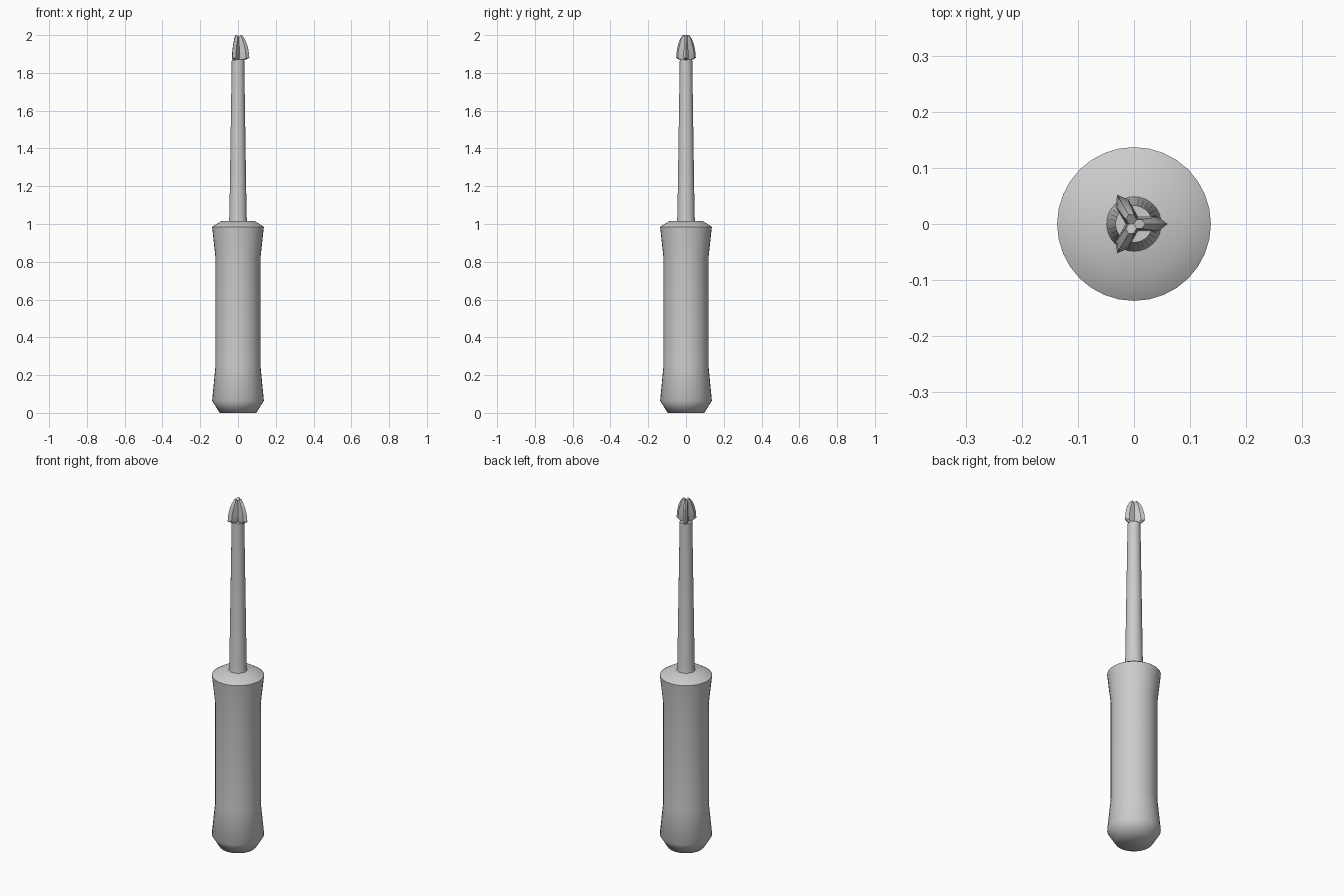
import bpy, bmesh, math

if "Cube" in bpy.data.objects:
    bpy.data.objects.remove(bpy.data.objects["Cube"])


def finish(name, bm, angle):
    bmesh.ops.recalc_face_normals(bm, faces=bm.faces)
    mesh = bpy.data.meshes.new(name)
    bm.to_mesh(mesh)
    bm.free()
    obj = bpy.data.objects.new(name, mesh)
    bpy.context.collection.objects.link(obj)
    bpy.ops.object.select_all(action='DESELECT')
    obj.select_set(True)
    bpy.context.view_layer.objects.active = obj
    bpy.ops.object.shade_smooth_by_angle(angle=math.radians(angle))
    return obj


def loft(bm, sections):
    # Bridge equal-sized closed sections and cap both ends
    rings = [[bm.verts.new(p) for p in s] for s in sections]
    n = len(rings[0])
    for a, b in zip(rings, rings[1:]):
        for i in range(n):
            j = (i + 1) % n
            bm.faces.new((a[i], a[j], b[j], b[i]))
    bm.faces.new(rings[0][::-1])
    bm.faces.new(rings[-1])


def lathe(name, profile, sides, angle):
    bm = bmesh.new()
    steps = [2 * math.pi * i / sides for i in range(sides)]
    loft(bm, [[(r * math.cos(a), r * math.sin(a), z) for a in steps] for r, z in profile])
    return finish(name, bm, angle)


# Handle with flared ends
lathe("handle", [(0.097, 0.0), (0.137, 0.065), (0.119, 0.25), (0.119, 0.82),
                 (0.137, 0.985), (0.09, 1.015)], 32, 60)

# Tapered shaft with a slight flare where it enters the handle
lathe("shaft", [(0.05, 1.005), (0.0455, 1.04), (0.033, 1.87)], 32, 30)

# Three-winged driver tip: each wing is (z, ridge radius, shoulder radius, half width)
stations = [(1.866, 0.034, 0.026, 0.008), (1.88, 0.06, 0.043, 0.013),
            (1.92, 0.056, 0.039, 0.012), (1.955, 0.047, 0.031, 0.011),
            (1.982, 0.034, 0.022, 0.010), (2.0, 0.02, 0.014, 0.008)]
for k in range(3):
    turn = 2 * math.pi * k / 3
    c, s = math.cos(turn), math.sin(turn)
    sections = []
    for z, r, sh, w in stations:
        # Wing top dips slightly toward the axis
        zc = z - 0.012 if z == 2.0 else z
        flat = [(0, -w, zc), (sh, -w, z), (r, 0, z), (sh, w, z), (0, w, zc)]
        sections.append([(x * c - y * s, x * s + y * c, h) for x, y, h in flat])
    bm = bmesh.new()
    loft(bm, sections)
    finish(f"tip_wing_{k + 1}", bm, 30)
